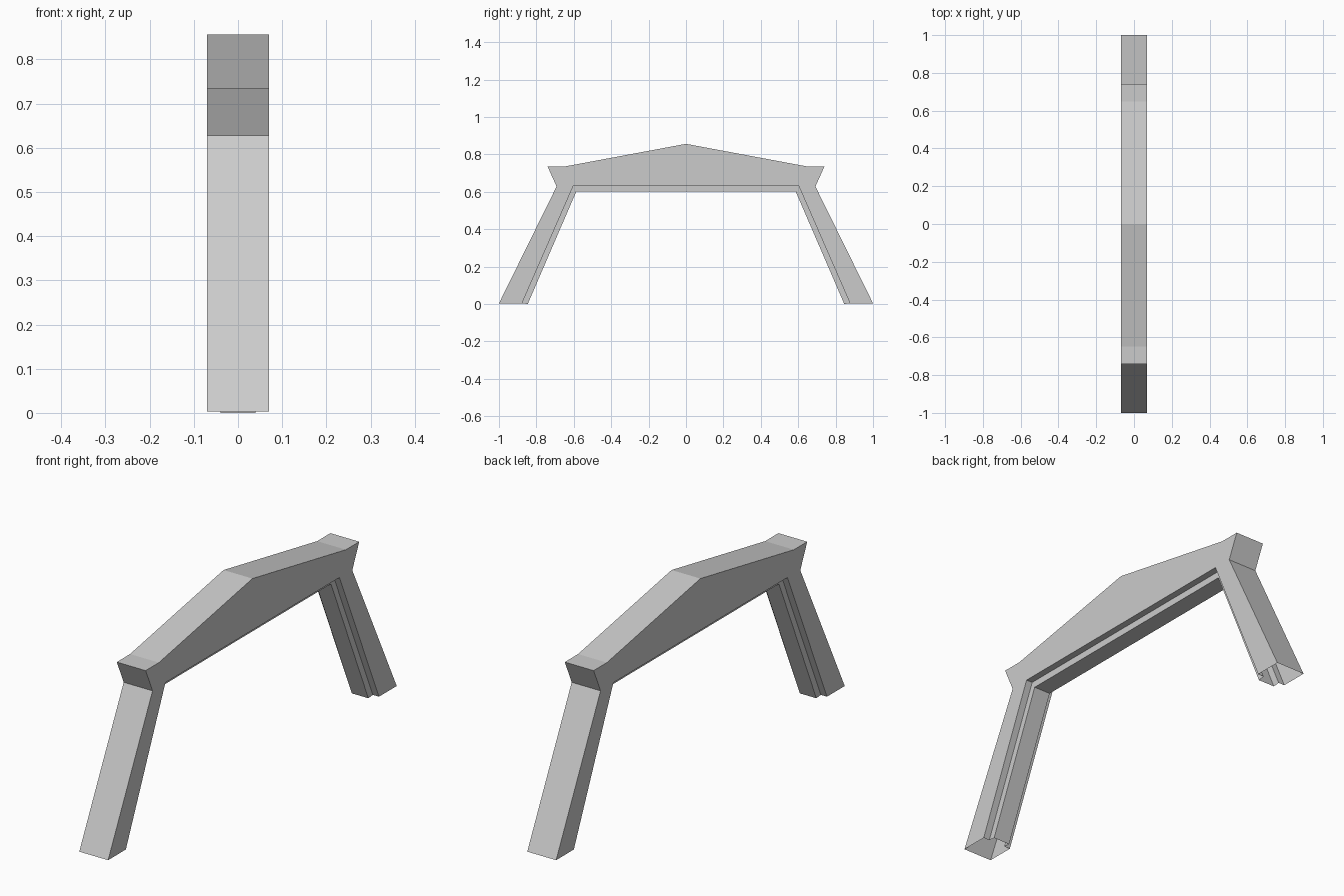
import bpy, bmesh

if "Cube" in bpy.data.objects:
    bpy.data.objects.remove(bpy.data.objects["Cube"])

W, R = 0.07, 0.04   # half widths of the frame and of the inner rib


def mirrored(half):
    """Full (y, z) path from a half path running from the -y foot to the centre."""
    return half + [(-y, z) for y, z in reversed(half) if y != 0]


outer = mirrored([(-1.0, 0.003), (-0.692, 0.628), (-0.74, 0.735), (-0.648, 0.735), (0, 0.856)])
shelf = mirrored([(-0.877, 0.003), (-0.603, 0.63)])
rib = mirrored([(-0.846, 0.0), (-0.587, 0.60)])


def build(name, strips, sides):
    """strips: (path, x0, x1) surfaces along a path; sides: (path_a, path_b, x) flat walls."""
    bm = bmesh.new()
    for path, x0, x1 in strips:
        for (ya, za), (yb, zb) in zip(path, path[1:]):
            bm.faces.new([bm.verts.new(p) for p in
                          ((x0, ya, za), (x1, ya, za), (x1, yb, zb), (x0, yb, zb))])
    for a, b, x in sides:
        bm.faces.new([bm.verts.new((x, y, z)) for y, z in a + b[::-1]])
    bmesh.ops.remove_doubles(bm, verts=bm.verts, dist=1e-5)
    bmesh.ops.recalc_face_normals(bm, faces=bm.faces)
    mesh = bpy.data.meshes.new(name)
    bm.to_mesh(mesh)
    bm.free()
    obj = bpy.data.objects.new(name, mesh)
    bpy.context.collection.objects.link(obj)
    return obj


# Arch frame with inner rib, T-shaped in section and open at the feet
build("arch_frame",
      [(outer, -W, W), (shelf, -W, -R), (shelf, R, W), (rib, -R, R)],
      [(outer, shelf, -W), (outer, shelf, W)]
      + [(shelf[i:i + 2], rib[i:i + 2], s * R) for i in range(3) for s in (-1, 1)])
